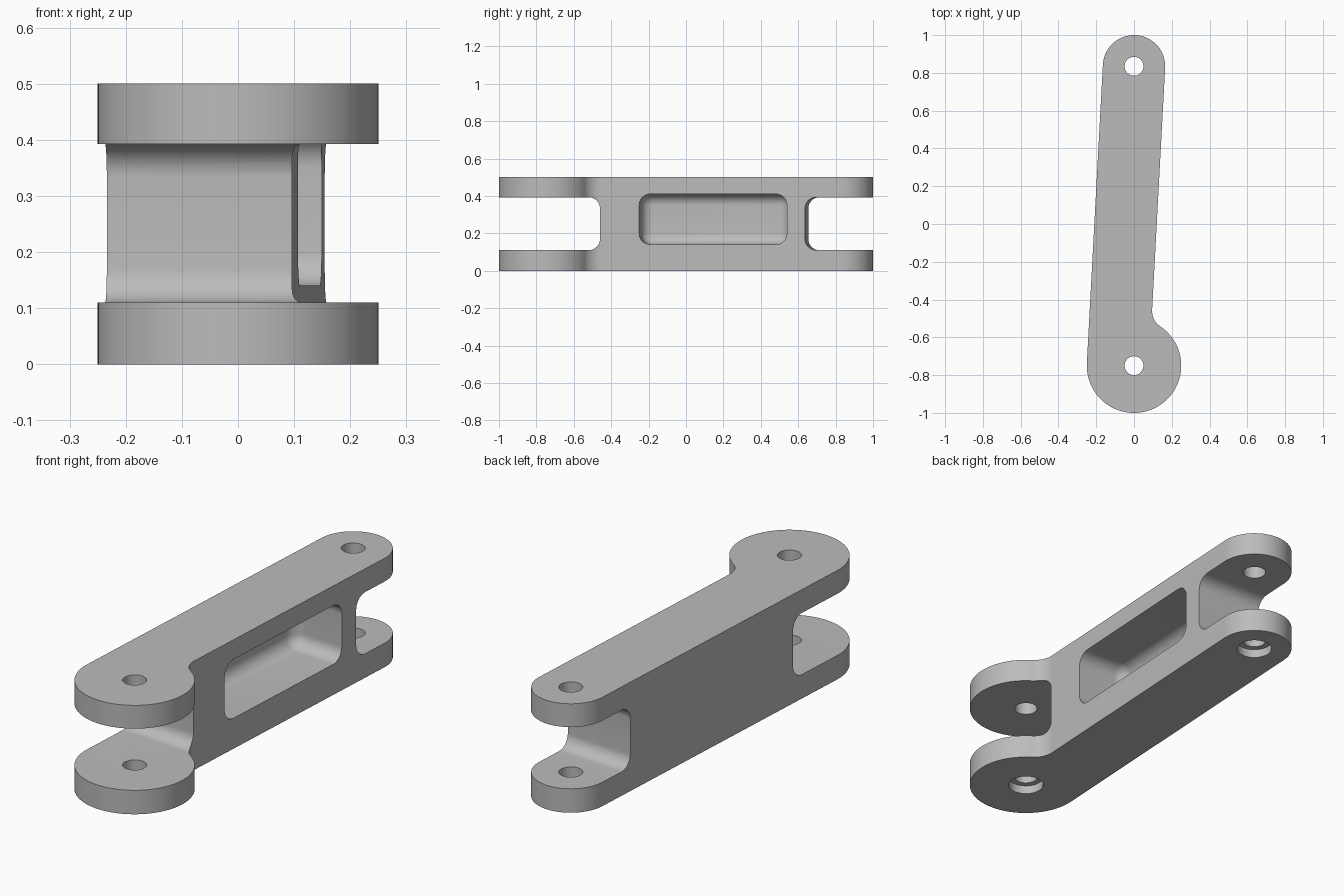
import bpy, bmesh
from math import asin, atan2, cos, sin, sqrt, pi
from mathutils import Matrix

if "Cube" in bpy.data.objects:
    bpy.data.objects.remove(bpy.data.objects["Cube"])

# Main sizes
SMALL_R, BIG_R, BLEND_R, HEIGHT = 0.165, 0.25, 0.1, 0.5
SMALL_Y, BIG_Y, HOLE_R = 0.835, -0.75, 0.05
span = SMALL_Y - BIG_Y
tilt = asin((BIG_R - SMALL_R) / span)

# The arm is drawn in its own frame: small pivot at the origin, arm along y
frame = Matrix.Translation((0, SMALL_Y, 0)) @ Matrix.Rotation(-tilt, 4, "Z")
big = (span * sin(tilt), -span * cos(tilt))

metal = bpy.data.materials.new("plain grey")
metal.use_nodes = True
grey = (0.5, 0.5, 0.5, 1)
metal.diffuse_color = grey
metal.node_tree.nodes["Principled BSDF"].inputs["Base Color"].default_value = grey


def make_object(name, bm):
    bmesh.ops.recalc_face_normals(bm, faces=bm.faces)
    mesh = bpy.data.meshes.new(name)
    bm.to_mesh(mesh)
    bm.free()
    mesh.materials.append(metal)
    ob = bpy.data.objects.new(name, mesh)
    ob.matrix_world = frame
    bpy.context.collection.objects.link(ob)
    return ob


def arc(centre, radius, start, end, steps):
    angles = [start + (end - start) * i / steps for i in range(steps + 1)]
    return [(centre[0] + radius * cos(a), centre[1] + radius * sin(a)) for a in angles]


def box_cutter(name, low, high, radius, rounded):
    """Box whose edges chosen by the rounded(midpoint, direction) rule are filleted."""
    bm = bmesh.new()
    bmesh.ops.create_cube(bm, size=1)
    for v in bm.verts:
        v.co = [(a + b) / 2 + c * (b - a) for a, b, c in zip(low, high, v.co)]
    mid = [(a + b) / 2 for a, b in zip(low, high)]
    edges = [e for e in bm.edges if rounded(
        (e.verts[0].co + e.verts[1].co) / 2, e.verts[1].co - e.verts[0].co, mid)]
    bmesh.ops.bevel(bm, geom=edges, offset=radius, segments=10, profile=0.5,
                    affect="EDGES", clamp_overlap=True)
    return make_object(name, bm)


def round_cutter(name, centre, radius, low, high):
    bm = bmesh.new()
    bmesh.ops.create_cone(bm, cap_ends=True, segments=48, radius1=radius, radius2=radius,
                          depth=high - low,
                          matrix=Matrix.Translation((*centre, (low + high) / 2)))
    return make_object(name, bm)


# Lever body: round small end, straight flanks, large round end with a blended neck
neck_x = SMALL_R + BLEND_R
rise = sqrt((BIG_R + BLEND_R) ** 2 - (neck_x - big[0]) ** 2)
neck = (neck_x, big[1] + rise)
touch = atan2(rise, neck_x - big[0])
outline = arc((0, 0), SMALL_R, 0, pi, 48)
outline += arc(big, BIG_R, -pi, touch, 72)
outline += arc(neck, BLEND_R, touch + pi, pi, 16)
bm = bmesh.new()
base = bm.faces.new([bm.verts.new((x, y, 0)) for x, y in outline])
top = bmesh.ops.extrude_face_region(bm, geom=[base])["geom"]
bmesh.ops.translate(bm, vec=(0, 0, HEIGHT),
                    verts=[g for g in top if isinstance(g, bmesh.types.BMVert)])
lever = make_object("lever_body", bm)

# Fork slots at both ends, with rounded inner corners
cutters = [
    box_cutter("small_fork_slot", (-1, -0.19, 0.11), (1, 1, 0.393), 0.06,
               lambda p, d, m: abs(d.x) > 0.1 and p.y < m[1]),
    box_cutter("big_fork_slot", (-1, -3, 0.11), (1, -1.288, 0.393), 0.06,
               lambda p, d, m: abs(d.x) > 0.1 and p.y > m[1]),
    # Side pocket, filleted everywhere but at its mouth
    box_cutter("side_pocket", (-0.085, -1.078, 0.14), (0.4, -0.287, 0.41), 0.06,
               lambda p, d, m: abs(d.x) > 0.1 or p.x < m[0] - 0.1),
]

# Pivot holes, counterbored underneath
for name, centre in (("small", (0, 0)), ("big", big)):
    cutters.append(round_cutter(name + "_pivot_hole", centre, HOLE_R, -0.1, 0.6))
    cutters.append(round_cutter(name + "_counterbore", centre, 0.077, -0.1, 0.04))

bpy.context.view_layer.objects.active = lever
for cutter in cutters:
    cutter.hide_render = True
    cut = lever.modifiers.new(cutter.name, "BOOLEAN")
    cut.operation, cut.solver, cut.object = "DIFFERENCE", "EXACT", cutter
    bpy.ops.object.modifier_apply(modifier=cut.name)
for cutter in cutters:
    bpy.data.objects.remove(cutter)

bpy.ops.object.select_all(action="DESELECT")
lever.select_set(True)
bpy.ops.object.shade_smooth_by_angle(angle=pi / 6)
